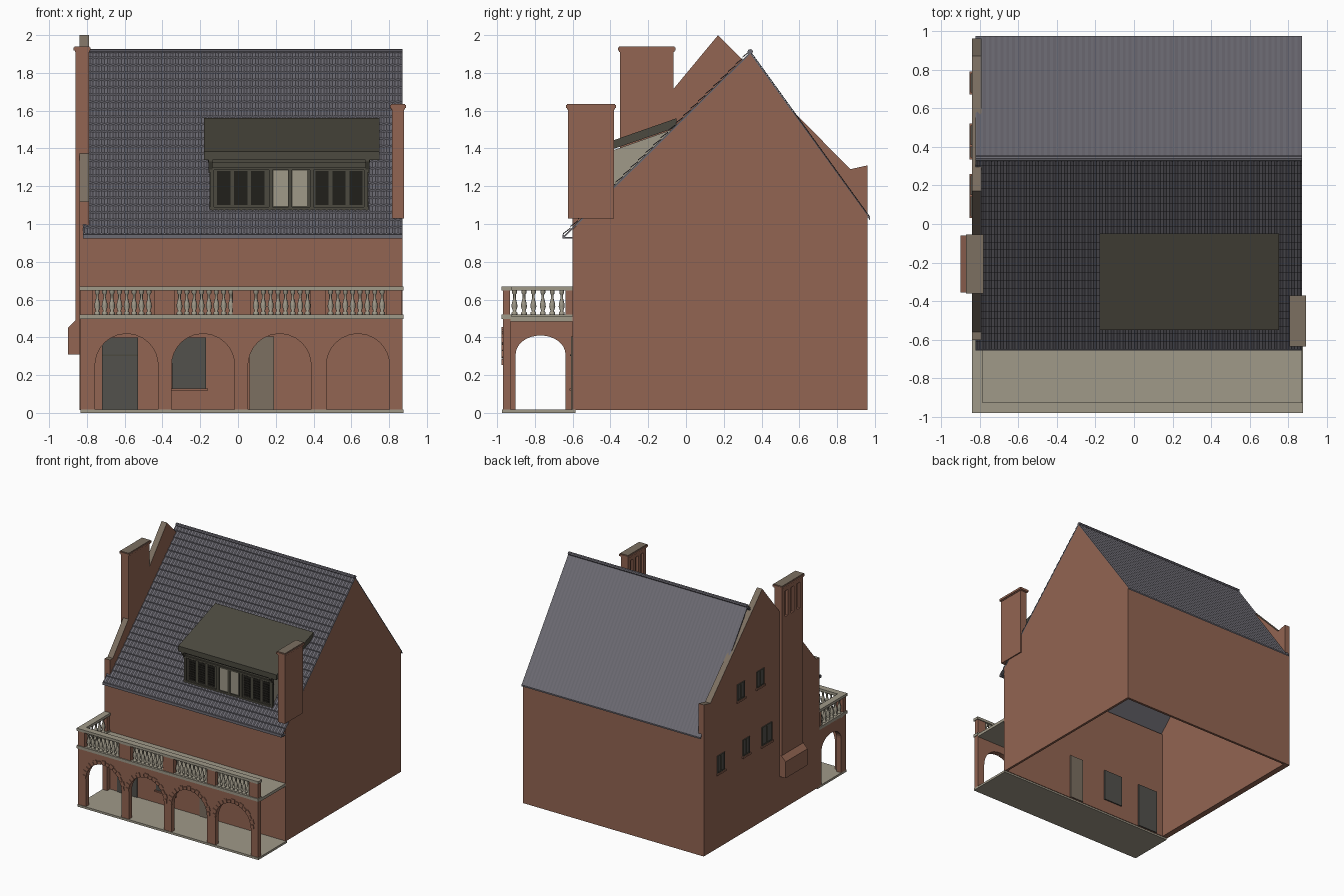
import bpy, bmesh
from math import sin, cos, pi

cube = bpy.data.objects.get("Cube")
if cube:
    bpy.data.objects.remove(cube)


def material(name, rgb):
    m = bpy.data.materials.new(name)
    m.use_nodes = True
    m.diffuse_color = (*rgb, 1)
    m.node_tree.nodes["Principled BSDF"].inputs["Base Color"].default_value = (*rgb, 1)
    return m


BRICK = material("red brick", (0.29, 0.13, 0.085))
STONE = material("pale stone", (0.35, 0.32, 0.25))
COPING = material("taupe coping", (0.2, 0.16, 0.12))
SLATE = material("slate tile", (0.15, 0.145, 0.17))
WOOD = material("dark wood", (0.072, 0.067, 0.05))
SHUTTER = material("black shutter", (0.015, 0.014, 0.011))
GLASS = material("grey glass", (0.085, 0.082, 0.072))


def finish(name, bm, mat, top=None):
    """Turn a bmesh into an object; upward faces may take a second material."""
    bmesh.ops.recalc_face_normals(bm, faces=bm.faces)
    me = bpy.data.meshes.new(name)
    me.materials.append(mat)
    if top:
        me.materials.append(top)
        bm.normal_update()
        for f in bm.faces:
            f.material_index = int(f.normal.z > 0.3)
    bm.to_mesh(me)
    bm.free()
    ob = bpy.data.objects.new(name, me)
    bpy.context.collection.objects.link(ob)
    return ob


def boxes(name, spans, mat, top=None):
    """One object from boxes given as x0, x1, y0, y1, z0, z1."""
    bm = bmesh.new()
    for x0, x1, y0, y1, z0, z1 in spans:
        vs = bmesh.ops.create_cube(bm, size=1)["verts"]
        for v in vs:
            v.co.x = x0 if v.co.x < 0 else x1
            v.co.y = y0 if v.co.y < 0 else y1
            v.co.z = z0 if v.co.z < 0 else z1
    return finish(name, bm, mat, top)


def prism(name, outline, axis, a, b, mat, top=None):
    """Extrude a side outline along x or y from a to b."""
    bm = bmesh.new()
    place = (lambda t, u, z: (t, u, z)) if axis == "x" else (lambda t, u, z: (u, t, z))
    ends = [[bm.verts.new(place(t, u, z)) for u, z in outline] for t in (a, b)]
    for e in ends:
        bm.faces.new(e)
    for i in range(len(outline)):
        j = (i + 1) % len(outline)
        bm.faces.new((ends[0][i], ends[0][j], ends[1][j], ends[1][i]))
    return finish(name, bm, mat, top)


def arcade(lo, hi, z0, z1, arches, spring, rise, n=16):
    """Outline of a wall with arched openings; arches are (centre, half width)."""
    pts = [(lo, z1), (lo, z0)]
    for c, r in arches:
        pts.append((c - r, z0))
        pts += [(c - r * cos(pi * i / n), spring + rise * sin(pi * i / n)) for i in range(n + 1)]
        pts.append((c + r, z0))
    return pts + [(hi, z0), (hi, z1)]


# House shell, open underneath
boxes("front_wall", [(-0.79, 0.85, -0.6, -0.58, 0.015, 0.965)], BRICK)
boxes("back_wall", [(-0.79, 0.85, 0.94, 0.96, 0.015, 1.04)], BRICK)
prism("left_gable", [(-0.6, 0.015), (0.96, 0.015), (0.96, 1.045), (0.34, 1.9), (-0.6, 0.97)],
      "x", 0.85, 0.87, BRICK)
prism("right_gable_parapet",
      [(-0.6, 0.015), (0.96, 0.015), (0.96, 1.31), (0.87, 1.29), (0.17, 2.0),
       (-0.56, 1.12), (-0.6, 1.12)], "x", -0.84, -0.79, BRICK, COPING)


# Roof slopes: thin slab with rolled tile courses on top
def roof(name, eave, ridge, courses, lip, cols=56):
    (y0, z0), (y1, z1) = eave, ridge
    x0, x1 = -0.82, 0.87
    prism(name + "_slab", [eave, ridge, (y1, z1 - 0.015), (y0, z0 - 0.012)], "x", x0, x1, SLATE)
    bm = bmesh.new()
    lines = []
    for c in range(courses):
        lines += [(c / courses, lip), ((c + 1) / courses, 0)]
    rows = []
    for t, h in lines:
        row = []
        for i in range(cols * 4 + 1):
            wave = 0.003 * (1 + sin(i * pi / 2))
            row.append(bm.verts.new((x0 + (x1 - x0) * i / (cols * 4),
                                     y0 + (y1 - y0) * t, z0 + (z1 - z0) * t + 0.002 + wave + h)))
        rows.append(row)
    for a, b in zip(rows, rows[1:]):
        for i in range(len(a) - 1):
            bm.faces.new((a[i], a[i + 1], b[i + 1], b[i]))
    finish(name + "_tiles", bm, SLATE)


roof("front_roof", (-0.65, 0.935), (0.34, 1.91), 25, 0.009)
roof("back_roof", (0.975, 1.03), (0.34, 1.91), 1, 0)
prism("ridge_tile", [(0.34 + 0.015 * cos(i * pi / 4), 1.913 + 0.013 * sin(i * pi / 4))
                     for i in range(8)], "x", -0.82, 0.87, SLATE)
boxes("eaves_gutter", [(-0.82, 0.87, -0.655, -0.6, 0.922, 0.932),
                       (-0.82, 0.87, -0.655, -0.645, 0.922, 0.945)], SLATE)


# Chimneys with recessed slots on the right-hand face
def chimney(name, x0, x1, y0, y1, z0, z1):
    mid = z1 - 0.28
    rib = (y1 - y0) / 7
    parts = [(x0, x1, y0, y1, z0, mid), (x0 + 0.02, x1, y0, y1, mid, z1 - 0.03)]
    parts += [(x0, x0 + 0.02, y0 + k * rib, y0 + (k + 1) * rib, mid, z1 - 0.06) for k in (0, 2, 4, 6)]
    parts.append((x0, x0 + 0.02, y0, y1, z1 - 0.06, z1 - 0.03))
    boxes(name, parts, BRICK)
    boxes(name + "_cap", [(x0 - d, x1 + d, y0 - d, y1 + d, z1 - a, z1 - b)
                          for d, a, b in ((0.004, 0.03, 0.022), (0.01, 0.022, 0.006), (0.005, 0.006, 0))],
          BRICK, COPING)


chimney("tall_chimney", -0.86, -0.79, -0.35, -0.065, 0.31, 1.94)
chimney("short_chimney", 0.815, 0.88, -0.625, -0.38, 1.03, 1.635)
prism("hearth_bulge", [(-0.9, 0.31), (-0.9, 0.45), (-0.86, 0.49), (-0.835, 0.49), (-0.835, 0.31)],
      "y", -0.355, -0.06, BRICK)

# Dormer
prism("dormer_body", [(-0.5, 1.07), (-0.5, 1.35), (-0.06, 1.505)], "x", -0.14, 0.68, STONE)
prism("dormer_roof", [(-0.55, 1.34), (-0.55, 1.385), (-0.05, 1.56), (-0.05, 1.512)],
      "x", -0.18, 0.75, WOOD)
boxes("dormer_front", [(-0.15, 0.69, -0.508, -0.498, 1.07, 1.345),
                       (-0.15, 0.69, -0.52, -0.5, 1.07, 1.09),
                       (-0.15, 0.69, -0.52, -0.5, 1.285, 1.3),
                       (-0.16, 0.7, -0.53, -0.5, 1.325, 1.345)]
      + [(x, x + 0.02, -0.52, -0.5, 1.09, 1.285) for x in (-0.148, 0.163, 0.267, 0.38, 0.668)], WOOD)
for side, x in (("right", -0.155), ("left", 0.675)):
    prism("dormer_bracket_" + side, [(-0.508, 1.27), (-0.545, 1.33), (-0.545, 1.345), (-0.508, 1.345)],
          "x", x, x + 0.02, WOOD)
leaves = [x + 0.09 * k for x in (-0.11, 0.41) for k in range(3)]
boxes("dormer_shutters", [(x, x + 0.07, -0.513, -0.506, 1.1, 1.28) for x in leaves], SHUTTER)
boxes("shutter_louvres", [(x + 0.008, x + 0.062, -0.517, -0.51, z, z + 0.007) for x in leaves
                          for z in [1.112 + 0.02 * k for k in range(8)]], SHUTTER)
boxes("dormer_panes", [(x, x + 0.078, -0.513, -0.506, 1.095, 1.282) for x in (0.188, 0.288)], STONE)

# Porch and balcony
boxes("porch_floor", [(-0.835, 0.875, -0.975, -0.585, 0, 0.018)], STONE)
boxes("balcony_floor", [(-0.835, 0.87, -0.93, -0.6, 0.485, 0.51)], STONE)
centres = (-0.59, -0.185, 0.22, 0.635)
prism("front_arcade", arcade(-0.835, 0.87, 0.018, 0.5, [(c, 0.167) for c in centres], 0.25, 0.17),
      "y", -0.97, -0.93, BRICK)
prism("side_arcade", arcade(-0.93, -0.6, 0.018, 0.5, [(-0.77, 0.132)], 0.31, 0.1),
      "x", -0.835, -0.79, BRICK)

# Raised arch bricks
bm = bmesh.new()
for c in centres:
    for k in range(15):
        r1 = 0.205 if k % 2 else 0.195
        ring = [(r, (k + d) * pi / 15) for r, d in ((0.168, 0.1), (r1, 0.1), (r1, 0.9), (0.168, 0.9))]
        f = bm.faces.new([bm.verts.new((c - r * cos(a), -0.969, 0.25 + r * sin(a))) for r, a in ring])
        ext = bmesh.ops.extrude_face_region(bm, geom=[f])["geom"]
        bmesh.ops.translate(bm, vec=(0, -0.007, 0),
                            verts=[v for v in ext if isinstance(v, bmesh.types.BMVert)])
finish("arch_bricks", bm, BRICK)

# Balustrade rails, posts and turned balusters
for name, z0, z1 in (("balcony_ledge", 0.498, 0.522), ("balcony_rail", 0.648, 0.67)):
    boxes(name, [(-0.84, 0.875, -0.978, -0.925, z0, z1), (-0.84, -0.785, -0.925, -0.6, z0, z1)], STONE)
boxes("balcony_posts", [(a, b, -0.97, -0.932, 0.522, 0.648) for a, b in
                        ((-0.833, -0.77), (-0.445, -0.335), (-0.03, 0.07), (0.385, 0.465), (0.785, 0.868))]
      + [(-0.833, -0.792, -0.638, -0.6, 0.522, 0.648)], BRICK)
profile = ((0.015, 0), (0.015, 0.01), (0.008, 0.016), (0.016, 0.04), (0.014, 0.058),
           (0.007, 0.085), (0.007, 0.104), (0.013, 0.112), (0.013, 0.126))
bm = bmesh.new()
rings = [[bm.verts.new((r * cos(k * pi / 4), r * sin(k * pi / 4), z)) for k in range(8)]
         for r, z in profile]
for a, b in zip(rings, rings[1:]):
    for k in range(8):
        bm.faces.new((a[k], a[(k + 1) % 8], b[(k + 1) % 8], b[k]))
first = finish("baluster", bm, STONE)
for p in first.data.polygons:
    p.use_smooth = True
spots = [(a + 0.02 + 0.039 * k, -0.951) for a in (-0.765, -0.33, 0.075, 0.47) for k in range(8)]
spots += [(-0.812, -0.908 + 0.05 * k) for k in range(6)]
for i, (x, y) in enumerate(spots):
    ob = first if i == 0 else first.copy()
    if i:
        bpy.context.collection.objects.link(ob)
    ob.location = (x, y, 0.522)

# Doors and window under the porch
boxes("entrance_door", [(-0.72, -0.53, -0.608, -0.57, 0.018, 0.4)], GLASS)
boxes("entrance_transom", [(-0.72, -0.53, -0.614, -0.606, 0.3, 0.31)], WOOD)
boxes("side_door", [(0.06, 0.19, -0.608, -0.57, 0.018, 0.405)], COPING)
boxes("porch_window", [(-0.35, -0.17, -0.608, -0.57, 0.13, 0.4)], GLASS)
boxes("porch_window_sill", [(-0.36, -0.16, -0.618, -0.6, 0.118, 0.13)], BRICK)

# Windows in the right gable: pane, frame bars and sill
for i, (y, z, w, h) in enumerate(((0.73, 0.73, 0.1, 0.15), (0.39, 0.74, 0.09, 0.14), (0.11, 0.74, 0.14, 0.16),
                                  (0.46, 1.24, 0.1, 0.14), (0.2, 1.25, 0.1, 0.14))):
    a, b, lo, hi = y - w / 2, y + w / 2, z - h / 2, z + h / 2
    name = "gable_window_%d" % (i + 1)
    boxes(name + "_pane", [(-0.843, -0.835, a, b, lo, hi)], GLASS)
    boxes(name + "_frame", [(-0.847, -0.838, u, u + 0.01, lo, hi) for u in (a, y - 0.005, b - 0.01)]
          + [(-0.847, -0.838, a, b, u, u + 0.01) for u in (lo, hi - 0.01)], WOOD)
    boxes(name + "_sill", [(-0.853, -0.838, a - 0.01, b + 0.01, lo - 0.014, lo)], BRICK)
